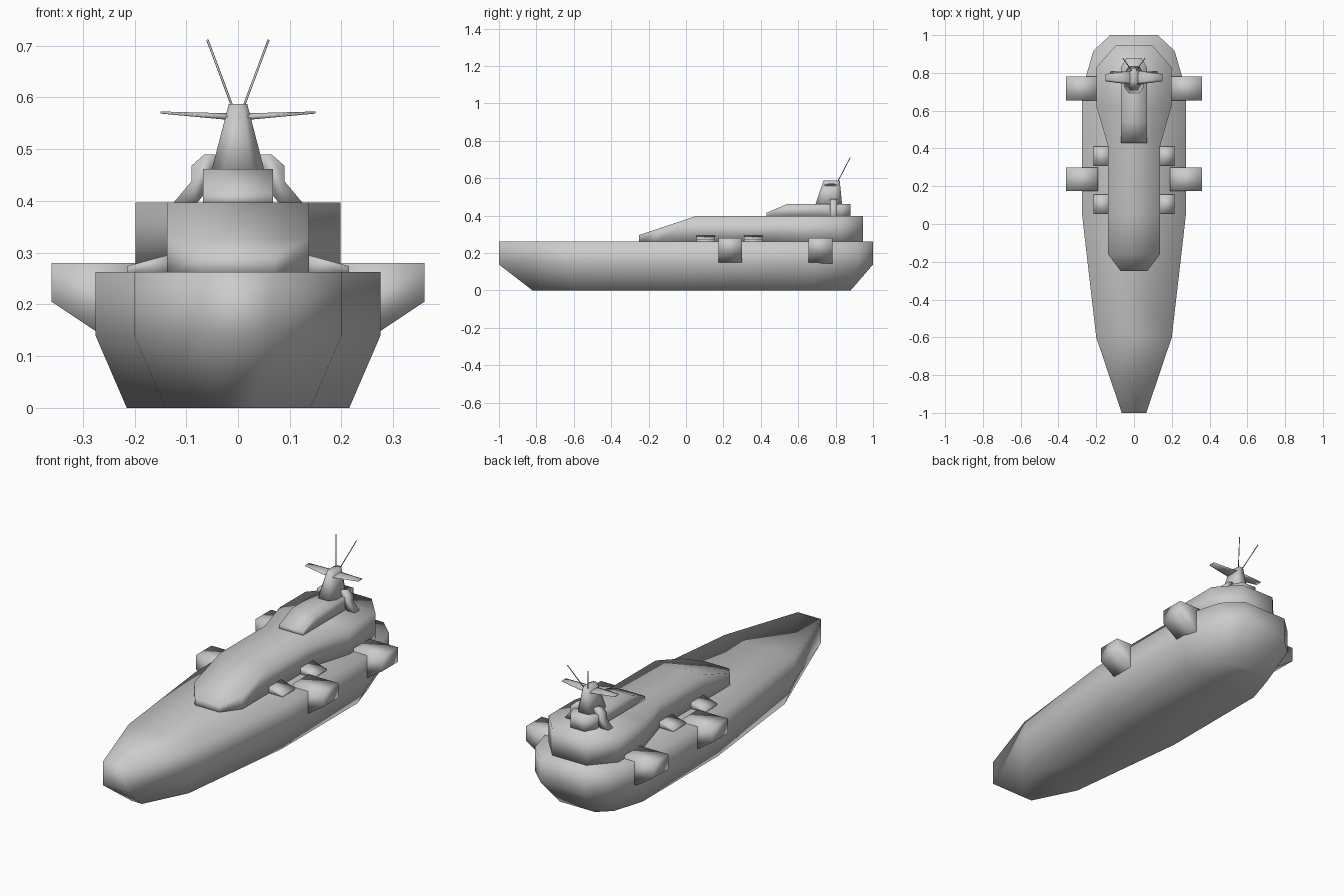
import bpy, bmesh
from mathutils import Vector

if "Cube" in bpy.data.objects:
    bpy.data.objects.remove(bpy.data.objects["Cube"])


def make(name, verts, faces):
    me = bpy.data.meshes.new(name)
    me.from_pydata(verts, [], faces)
    bm = bmesh.new()
    bm.from_mesh(me)
    bmesh.ops.recalc_face_normals(bm, faces=bm.faces)
    bm.to_mesh(me)
    bm.free()
    for p in me.polygons:
        p.use_smooth = True
    ob = bpy.data.objects.new(name, me)
    bpy.context.collection.objects.link(ob)
    return ob


def loft(name, rings):
    """Stack half outlines (x, y, z), ordered front to back, mirrored in x."""
    n = len(rings[0])
    verts, faces = [], []
    for r in rings:
        verts += [(x, y, z) for x, y, z in r]
        verts += [(-x, y, z) for x, y, z in reversed(r)]
    m = 2 * n
    for k in range(len(rings) - 1):
        for i in range(m):
            j = (i + 1) % m
            faces.append((k * m + i, k * m + j, (k + 1) * m + j, (k + 1) * m + i))
    for base in (0, (len(rings) - 1) * m):
        for i in range(n - 1):
            faces.append((base + i, base + i + 1, base + m - 2 - i, base + m - 1 - i))
    return make(name, verts, faces)


def tube(name, sections):
    """Join equal-sized closed sections and cap the ends."""
    n = len(sections[0])
    verts = [p for s in sections for p in s]
    faces = [tuple(range(n)), tuple(range(len(verts) - n, len(verts)))]
    for k in range(len(sections) - 1):
        for i in range(n):
            j = (i + 1) % n
            faces.append((k * n + i, k * n + j, (k + 1) * n + j, (k + 1) * n + i))
    return make(name, verts, faces)


def side_block(name, profile, y0, y1, s):
    return tube(name, [[(s * x, y, z) for x, z in profile] for y in (y0, y1)])


def flat(outline, z):
    return [(x, y, z) for x, y in outline]


# hull
deck = [(.065, -1), (.2, -.6), (.275, .05), (.275, .71), (.215, .917), (.126, 1)]
keel = [(.03, -.82), (.14, -.6), (.215, .05), (.215, .66), (.165, .82), (.1, .88)]
loft("hull", [flat(keel, 0), flat(deck, .139), flat(deck, .263)])

# superstructure with sloping nose
house = [(.07, -.25), (.137, -.16), (.137, .05), (.137, .41),
         (.198, .62), (.198, .83), (.097, .945)]
loft("superstructure", [flat(house, .255),
     [(x, y, min(.397, .297 + (y + .25) / 3)) for x, y in house]])

# bridge with sloping nose
cabin = [(.068, .43), (.068, .54), (.068, .83), (.04, .88)]
loft("bridge", [flat(cabin, .39),
     [(x, y, min(.462, .415 + (y - .43) * .43)) for x, y in cabin]])

# mast
loft("mast", [
    flat([(.028, .69), (.052, .725), (.052, .80), (.028, .835)], .455),
    flat([(.01, .735), (.018, .752), (.018, .805), (.01, .822)], .587)])

sponson = [(.19, .28), (.36, .28), (.36, .205), (.27, .145), (.19, .145)]
locker = [(.13, .297), (.215, .274), (.215, .255), (.13, .255)]
arm = [(.035, .49), (.065, .49), (.09, .468), (.09, .438), (.126, .395),
       (.08, .395), (.052, .43), (.05, .46)]

for s, side in ((1, "right"), (-1, "left")):
    # side sponsons, deck lockers and mast arms
    for y0, y1, end in ((.175, .3, "front"), (.655, .782, "rear")):
        side_block(f"{end}_sponson_{side}", sponson, y0, y1, s)
    for y0, y1, end in ((.055, .155, "front"), (.31, .41, "rear")):
        side_block(f"{end}_locker_{side}", locker, y0, y1, s)
    side_block(f"mast_arm_{side}", arm, .77, .807, s)

    # radar wings
    def wing_section(x, z, chord, t):
        pts = [(-.5, 0), (-.3, .5), (.3, .5), (.5, 0), (.3, -.5), (-.3, -.5)]
        return [(s * x, .775 + a * chord, z + b * t) for a, b in pts]
    tube(f"radar_wing_{side}", [wing_section(0, .562, .08, .014),
                                wing_section(.15, .571, .038, .004)])

    # antenna rods
    a, b = Vector((s * .01, .81, .58)), Vector((s * .059, .878, .711))
    d = (b - a).normalized()
    u = d.orthogonal().normalized()
    v = d.cross(u)
    ring = [(u * p + v * q) * .0023 for p, q in
            ((1, 0), (.5, .866), (-.5, .866), (-1, 0), (-.5, -.866), (.5, -.866))]
    tube(f"antenna_{side}", [[tuple(c + r) for r in ring] for c in (a, b)])
